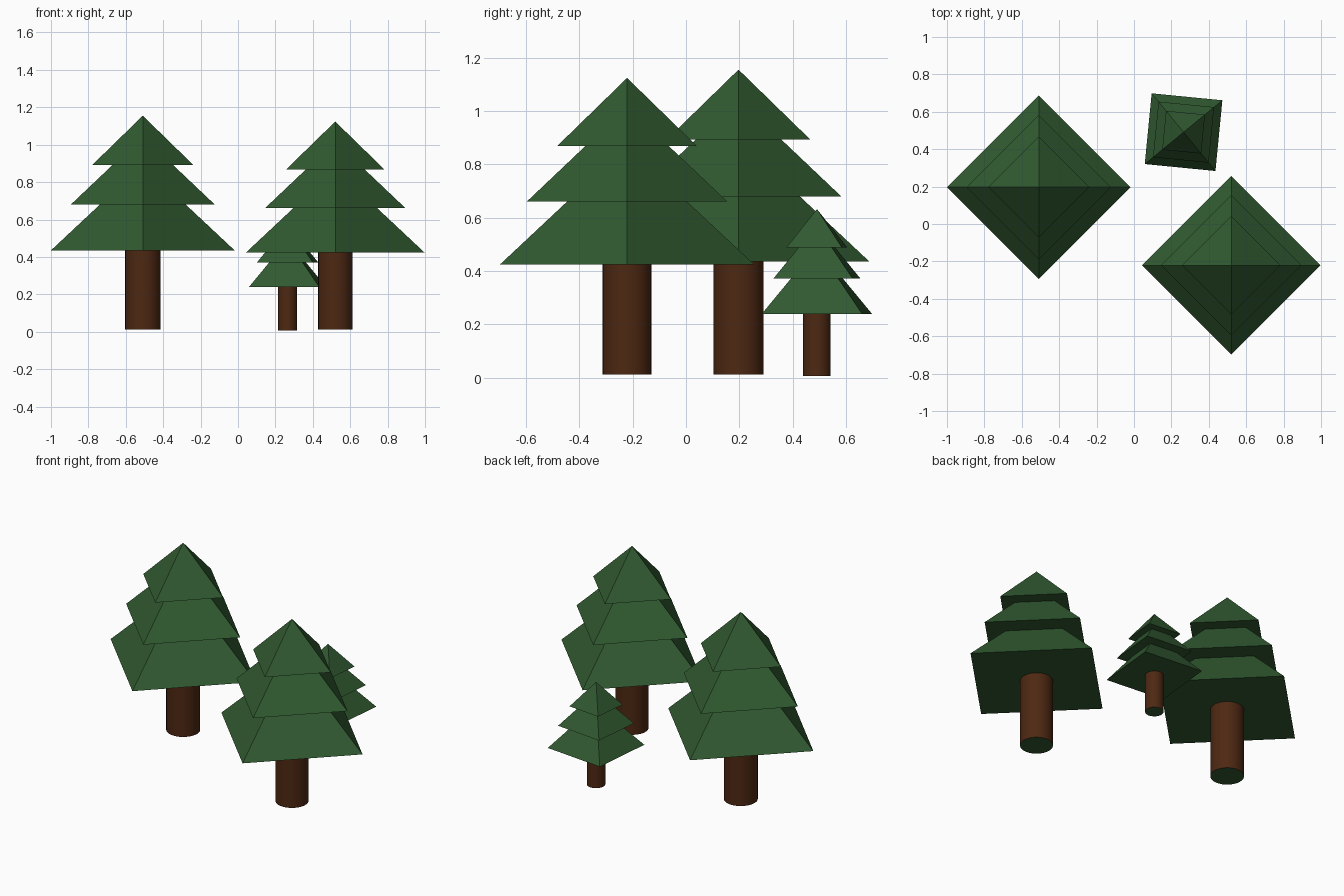
import bpy, bmesh, math
from mathutils import Matrix

if "Cube" in bpy.data.objects:
    bpy.data.objects.remove(bpy.data.objects["Cube"])


def material(name, rgb):
    m = bpy.data.materials.new(name)
    m.diffuse_color = (*rgb, 1.0)
    m.use_nodes = True
    m.node_tree.nodes["Principled BSDF"].inputs["Base Color"].default_value = m.diffuse_color
    return m


GREEN = material("pine green", (0.03, 0.1, 0.03))
BROWN = material("bark brown", (0.075, 0.021, 0.006))


def cone(name, sides, r1, r2, z1, z2, mats, loc, scale, turn=0.0):
    """Cone, pyramid or cylinder between two heights, placed as part of a tree."""
    bm = bmesh.new()
    bmesh.ops.create_cone(bm, cap_ends=True, segments=sides,
                          radius1=r1, radius2=r2, depth=z2 - z1,
                          matrix=Matrix.Translation((0, 0, (z1 + z2) / 2)))
    bm.normal_update()
    if len(mats) > 1:                       # end caps take the second colour
        for f in bm.faces:
            f.material_index = 1 if abs(f.normal.z) > 0.9 else 0
            f.smooth = f.material_index == 0
        for e in bm.edges:                  # keep the cap rims crisp
            e.smooth = e.calc_face_angle(0) < math.radians(40)
    mesh = bpy.data.meshes.new(name)
    bm.to_mesh(mesh)
    bm.free()
    for m in mats:
        mesh.materials.append(m)
    ob = bpy.data.objects.new(name, mesh)
    ob.location = (loc[0], loc[1], 0)
    ob.scale = (scale, scale, scale)
    ob.rotation_euler.z = math.radians(turn)
    bpy.context.collection.objects.link(ob)
    return ob


# Foliage tiers of a full-size tree: radius, bottom, apex
TIERS = [("lower", 0.491, 0.435, 0.895),
         ("middle", 0.386, 0.679, 1.045),
         ("upper", 0.270, 0.892, 1.155)]

# Trees: name, position, scale, turn of the square foliage
TREES = [("left_tree", (-0.509, 0.197), 1.0, 0),
         ("right_tree", (0.520, -0.221), 0.973, 0),
         ("small_tree", (0.265, 0.491), 0.547, 39.4)]

for name, loc, scale, turn in TREES:
    cone(name + "_trunk", 32, 0.094, 0.094, 0.011, 0.46, [BROWN, GREEN], loc, scale)
    for tier, radius, low, apex in TIERS:
        cone(f"{name}_{tier}_foliage", 4, radius, 0, low, apex, [GREEN], loc, scale, turn)
